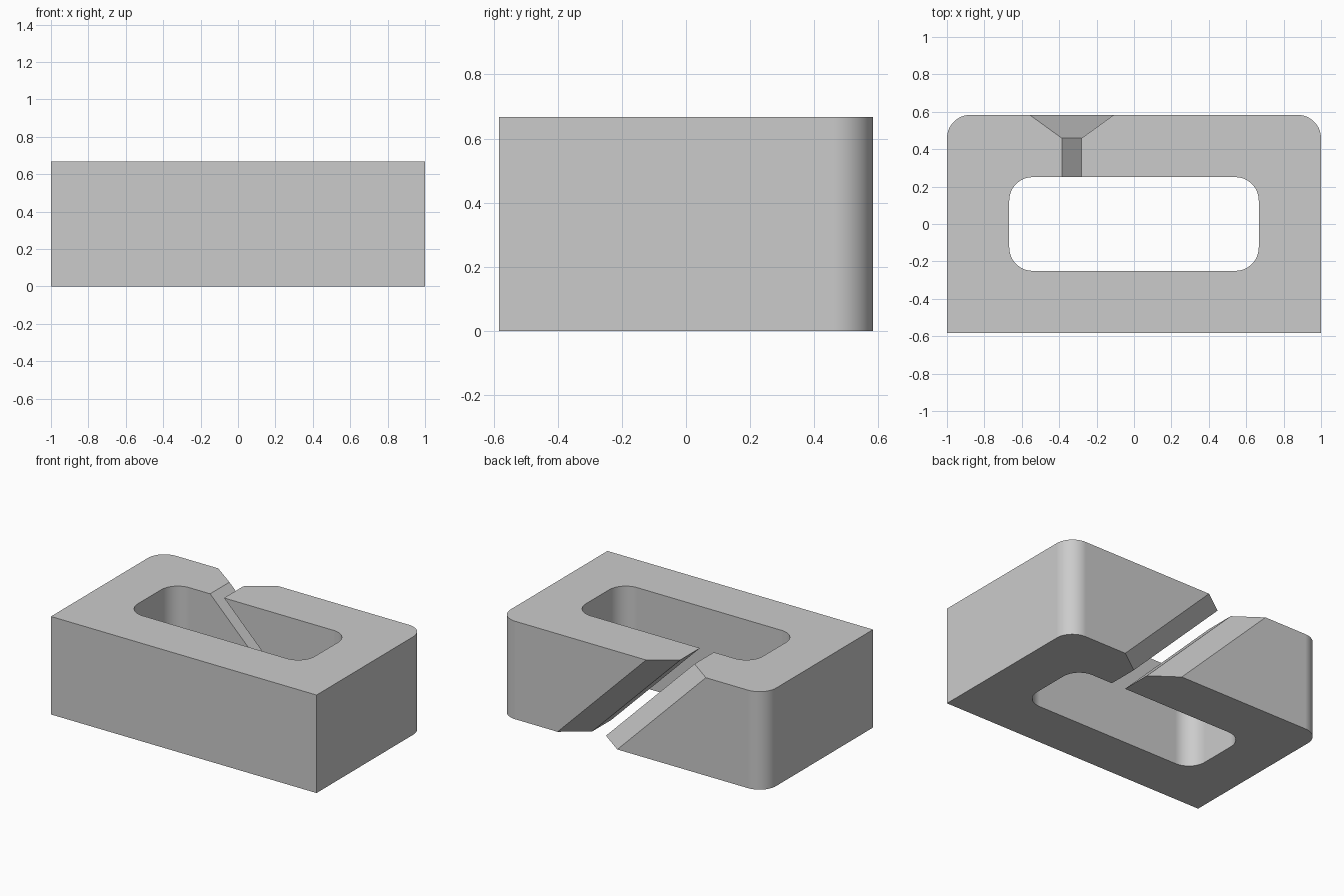
import bpy
import bmesh
from math import cos, sin, pi

cube = bpy.data.objects.get("Cube")
if cube:
    bpy.data.objects.remove(cube, do_unlink=True)

WIDTH, DEPTH, HEIGHT = 2.0, 1.167, 0.667
WALL, RADIUS = 0.333, 0.125
MARGIN = 0.1  # how far cutters overshoot the block

grey = bpy.data.materials.new("light grey")
grey.use_nodes = True
colour = (0.6, 0.6, 0.6, 1)
grey.diffuse_color = colour
grey.node_tree.nodes["Principled BSDF"].inputs["Base Color"].default_value = colour


def rounded_rectangle(hx, hy, front_radius, back_radius, steps=14):
    """Counter-clockwise outline with separate front and back corner radii."""
    points = []
    corners = [(1, 1, back_radius), (-1, 1, back_radius),
               (-1, -1, front_radius), (1, -1, front_radius)]
    for quarter, (sx, sy, r) in enumerate(corners):
        if r == 0:
            points.append((sx * hx, sy * hy))
            continue
        for i in range(steps + 1):
            a = (quarter + i / steps) * pi / 2
            points.append((sx * (hx - r) + r * cos(a), sy * (hy - r) + r * sin(a)))
    return points


def prism(name, outline, z0, z1, lean=0.0):
    """Extrude an outline upward, sliding it along x by lean per unit of height."""
    bm = bmesh.new()
    low, high = [[bm.verts.new((x + lean * (z - HEIGHT), y, z)) for x, y in outline]
                 for z in (z0, z1)]
    bm.faces.new(low[::-1])
    bm.faces.new(high)
    for i in range(len(outline)):
        j = (i + 1) % len(outline)
        bm.faces.new((low[i], low[j], high[j], high[i]))
    mesh = bpy.data.meshes.new(name)
    bm.to_mesh(mesh)
    bm.free()
    mesh.materials.append(grey)
    obj = bpy.data.objects.new(name, mesh)
    bpy.context.collection.objects.link(obj)
    return obj


# Block with rounded back corners
block = prism("slotted_block",
              rounded_rectangle(WIDTH / 2, DEPTH / 2, 0, RADIUS), 0, HEIGHT)

# Rounded opening through the middle
opening = prism("opening_cutter",
                rounded_rectangle(WIDTH / 2 - WALL, DEPTH / 2 - WALL, RADIUS, RADIUS),
                -MARGIN, HEIGHT + MARGIN)

# Slanted slot through the back wall, flared at its outer mouth
back, throat = DEPTH / 2, DEPTH / 2 - 0.125
narrow, mouth = 0.0525, 0.225
flare = mouth + MARGIN * (mouth - narrow) / (back - throat)
half = [(narrow, 0.1), (narrow, throat), (flare, back + MARGIN)]
outline = [(x - WALL, y) for x, y in half] + [(-x - WALL, y) for x, y in half[::-1]]
slot = prism("slot_cutter", outline, -MARGIN, HEIGHT + MARGIN, lean=-1.0)

# Cut the block, then remove the cutters
bpy.ops.object.select_all(action="DESELECT")
bpy.context.view_layer.objects.active = block
block.select_set(True)
for cutter in (opening, slot):
    cutter.hide_render = True
    cut = block.modifiers.new("cut", "BOOLEAN")
    cut.operation = "DIFFERENCE"
    cut.solver = "EXACT"
    cut.object = cutter
    bpy.ops.object.modifier_apply(modifier=cut.name)
    bpy.data.objects.remove(cutter, do_unlink=True)

# Smooth corners, flat walls
bpy.ops.object.shade_smooth_by_angle(angle=pi / 6)
weighted = block.modifiers.new("weighted normals", "WEIGHTED_NORMAL")
weighted.keep_sharp = True
